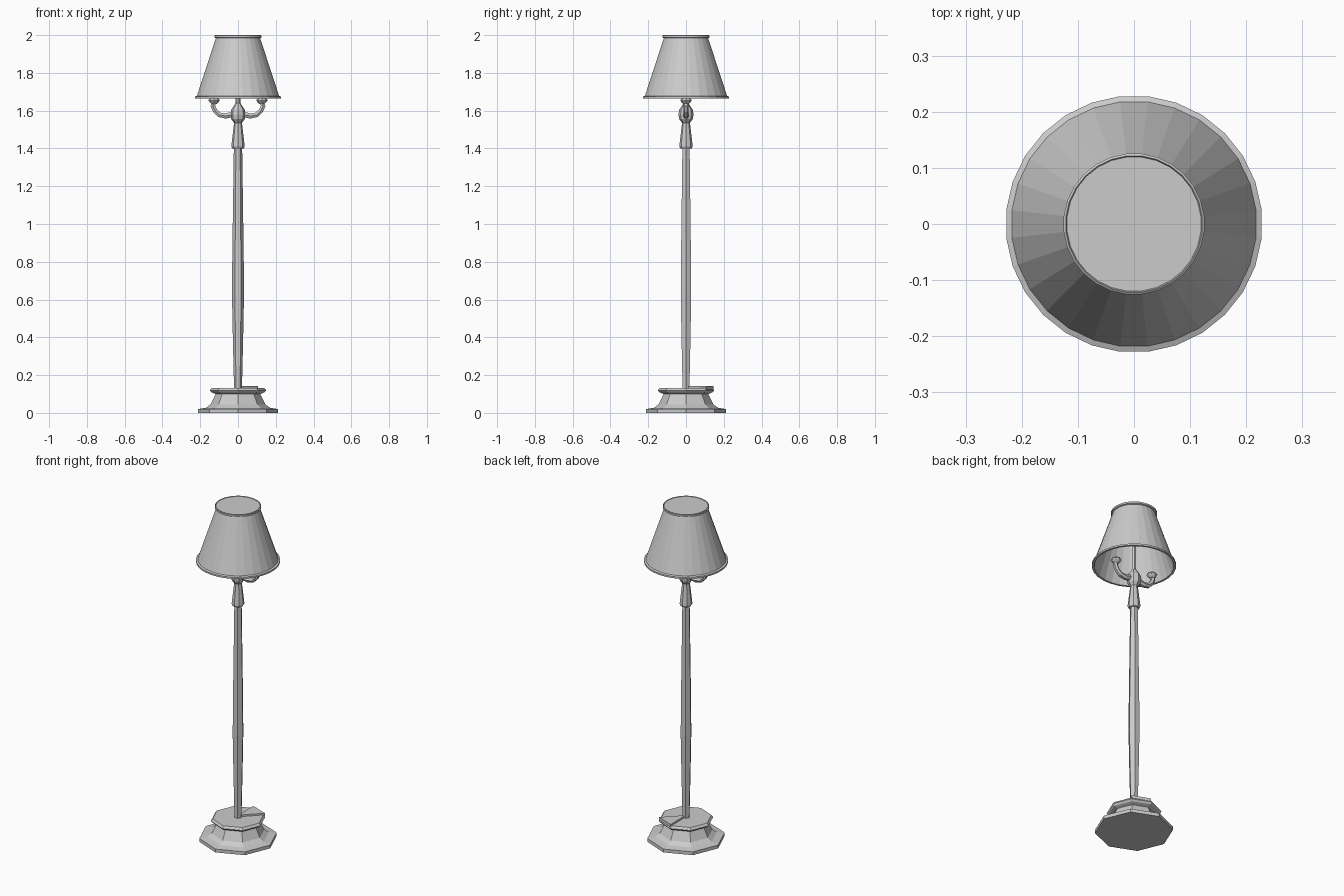
import bpy, bmesh, math
from mathutils import Vector

cube = bpy.data.objects.get("Cube")
if cube:
    bpy.data.objects.remove(cube, do_unlink=True)

grey = bpy.data.materials.new("plain_grey")
grey.use_nodes = True
colour = (0.6, 0.6, 0.6, 1)
grey.diffuse_color = colour
grey.node_tree.nodes["Principled BSDF"].inputs["Base Color"].default_value = colour


def add_object(name, data):
    obj = bpy.data.objects.new(name, data)
    data.materials.append(grey)
    bpy.context.collection.objects.link(obj)
    return obj


def lathe(name, profile, sides, phase=0.0, centre=(0, 0), cap_bottom=True, cap_top=True):
    """Flat-sided turned part from (radius, height) pairs, bottom to top."""
    bm = bmesh.new()
    rings = []
    for r, z in profile:
        ring = []
        for i in range(sides):
            a = math.tau * (i + phase) / sides
            ring.append(bm.verts.new((centre[0] + r * math.cos(a), centre[1] + r * math.sin(a), z)))
        rings.append(ring)
    for low, high in zip(rings, rings[1:]):
        for i in range(sides):
            j = (i + 1) % sides
            bm.faces.new((low[i], low[j], high[j], high[i]))
    if cap_bottom:
        bm.faces.new(rings[0][::-1])
    if cap_top:
        bm.faces.new(rings[-1])
    mesh = bpy.data.meshes.new(name)
    bm.to_mesh(mesh)
    bm.free()
    return add_object(name, mesh)


# Octagonal moulded base
lathe("base", [(0.213, 0), (0.213, 0.02), (0.17, 0.027), (0.145, 0.045), (0.118, 0.1),
               (0.14, 0.108), (0.15, 0.119), (0.14, 0.132)], 8)

# Raised wedge on top of the base
bm = bmesh.new()
outline = [(0, 0), (0.105, 0.105), (0, 0.145)]
low = [bm.verts.new((x, y, 0.125)) for x, y in outline]
high = [bm.verts.new((x, y, 0.142)) for x, y in outline]
bm.faces.new(low[::-1])
bm.faces.new(high)
for i in range(3):
    j = (i + 1) % 3
    bm.faces.new((low[i], low[j], high[j], high[i]))
bmesh.ops.recalc_face_normals(bm, faces=bm.faces)
wedge = bpy.data.meshes.new("base_wedge")
bm.to_mesh(wedge)
bm.free()
add_object("base_wedge", wedge)

# Swelling pole, then the collar and the hub that carries the arms
lathe("pole", [(0.021, 0.13), (0.027, 0.38), (0.032, 0.63), (0.03, 0.85), (0.022, 1.41)], 6)
lathe("collar", [(0.03, 1.40), (0.035, 1.41), (0.034, 1.425), (0.021, 1.535),
                 (0.036, 1.555), (0.04, 1.58), (0.036, 1.605), (0.013, 1.64)], 8)
lathe("shade_rod", [(0.013, 1.62), (0.013, 1.99)], 6)

# Curved arms with a small cup on each end
for side, label in ((1, "left"), (-1, "right")):
    curve = bpy.data.curves.new(label + "_arm", "CURVE")
    curve.dimensions = "3D"
    curve.bevel_depth = 0.016
    curve.bevel_resolution = 1
    curve.use_fill_caps = True
    path = [(0.02, 1.582), (0.065, 1.572), (0.1, 1.578), (0.122, 1.6), (0.133, 1.625), (0.127, 1.645)]
    spline = curve.splines.new("POLY")
    spline.use_smooth = False
    spline.points.add(len(path) - 1)
    for point, (x, z) in zip(spline.points, path):
        point.co = (side * x, 0, z, 1)
        point.radius = 1.1 - 2.2 * max(0, x - 0.02)
    add_object(label + "_arm", curve)
    lathe(label + "_cup", [(0.013, 1.635), (0.026, 1.648), (0.03, 1.655), (0.024, 1.664)],
          8, centre=(side * 0.127, 0))

# Tapered shade, open below, with a lip at each end and a closed top
lathe("shade", [(0.217, 1.664), (0.229, 1.664), (0.229, 1.674), (0.219, 1.678),
                (0.118, 1.984), (0.126, 1.987), (0.126, 1.997), (0.122, 2.0), (0.12, 1.996)],
      28, phase=0.5, cap_bottom=False)
lathe("shade_lining", [(0.116, 1.984), (0.217, 1.664)], 28, phase=0.5,
      cap_bottom=False, cap_top=False)
